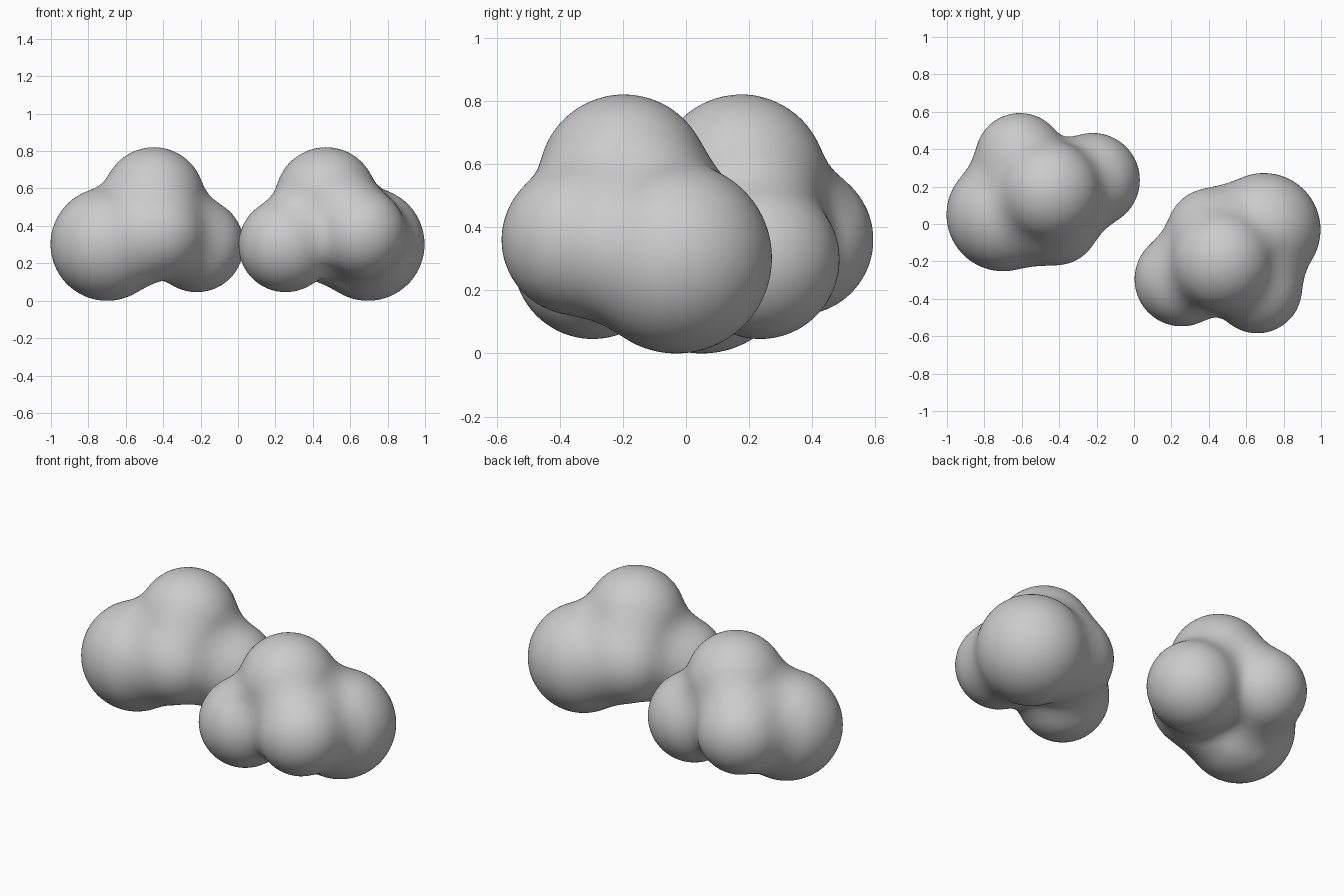
import bpy, bmesh
from math import radians
from mathutils import Vector

if "Cube" in bpy.data.objects:
    bpy.data.objects.remove(bpy.data.objects["Cube"])

# Lobes of one clump, relative to the foot of its biggest lobe: (x, y, z, radius)
LOBES = [
    (0.00, 0.000, 0.302, 0.302),   # big lobe resting on the ground
    (0.25, 0.125, 0.550, 0.270),   # crown lobe
    (0.28, -0.03, 0.360, 0.240),   # flank lobe
    (0.09, 0.305, 0.360, 0.238),   # rear lobe
    (0.48, 0.185, 0.297, 0.251),   # small end lobe
]
BLEND = 0.11
CENTRES = [(Vector(l[:3]), l[3]) for l in LOBES]
CORE = Vector((0.22, 0.11, 0.36))


def blended_distance(p):
    """Distance to the lobes, with soft fillets where they join."""
    d = None
    for c, r in CENTRES:
        e = (p - c).length - r
        if d is None:
            d = e
        else:
            h = max(BLEND - abs(d - e), 0.0) / BLEND
            d = min(d, e) - h * h * BLEND * 0.25
    return d


# Clump mesh: a fine ball shrunk inward on to the blended lobes
bm = bmesh.new()
bmesh.ops.create_icosphere(bm, subdivisions=6, radius=1.0)
for v in bm.verts:
    ray = v.co.normalized()
    t = 0.9
    for _ in range(60):
        d = blended_distance(CORE + ray * t)
        if d < 0.0005:
            break
        t -= d
    v.co = CORE + ray * t
for f in bm.faces:
    f.smooth = True
bmesh.ops.recalc_face_normals(bm, faces=bm.faces)
mesh = bpy.data.meshes.new("clump")
bm.to_mesh(mesh)
bm.free()

# Two copies, the right one turned just past a half turn
for name, loc, angle in (("left_clump", (-0.70, 0.05, 0), 0),
                         ("right_clump", (0.695, -0.03, 0), 190)):
    ob = bpy.data.objects.new(name, mesh)
    ob.location = loc
    ob.rotation_euler.z = radians(angle)
    bpy.context.collection.objects.link(ob)
